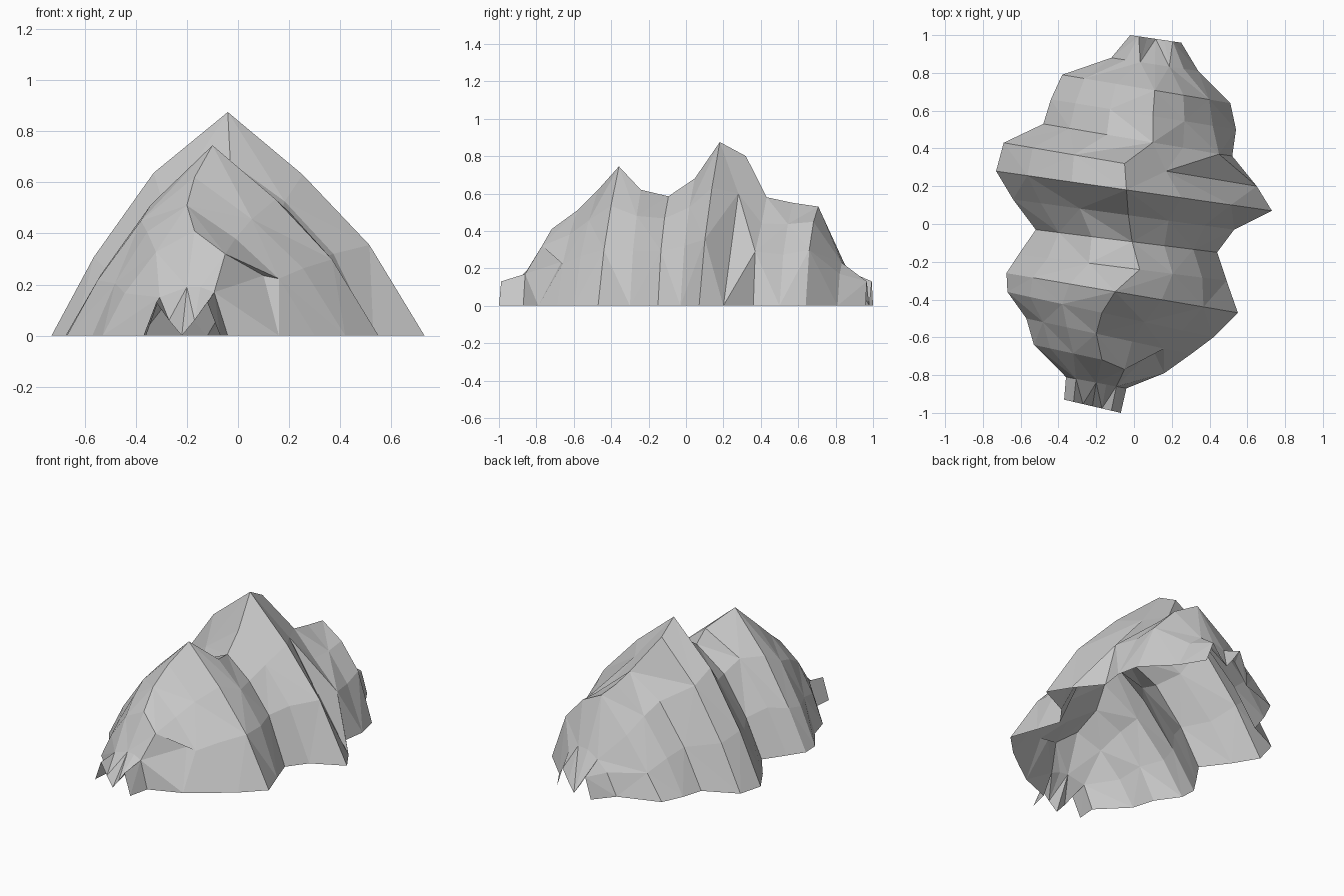
import bpy, bmesh

if "Cube" in bpy.data.objects:
    bpy.data.objects.remove(bpy.data.objects["Cube"])

# One slanted arch per row, front to back:
# left x, left y, peak x, peak z, right x, right y, left bulge, right bulge
ARCHES = [
    (-.53, -.64, -.17, .41, .16, -.79, .09, .08),
    (-.57, -.50, -.20, .51, .30, -.69, .11, .08),
    (-.67, -.36, -.17, .62, .42, -.60, .09, .09),
    (-.675, -.26, -.10, .745, .55, -.47, .08, .09),
    (-.61, -.16, .03, .62, .49, -.30, .15, .12),
    (-.52, -.03, -.01, .585, .44, -.15, .12, .13),
    (-.64, .13, -.03, .68, .53, -.03, .10, .13),
    (-.73, .28, -.04, .875, .73, .07, .13, .11),
    (-.69, .43, -.05, .80, .65, .20, .11, .05),
    (-.48, .53, .10, .58, .52, .36, .13, .10),
    (-.44, .66, .10, .55, .54, .50, .10, .12),
    (-.38, .79, .11, .53, .51, .64, .03, .15),
]


def arch(xl, yl, xp, zp, xr, yr, bl, br):
    """Seven points over the ridge, swollen outward on both flanks."""
    pts = [(xl, 0), (xl + (xp - xl) * .24, zp * .24 + bl * .75),
           (xl + (xp - xl) * .58, zp * .58 + bl), (xp, zp),
           (xr + (xp - xr) * .62, zp * .62 + br * .8),
           (xr + (xp - xr) * .28, zp * .28 + br), (xr, 0)]
    return [(x, yl + (yr - yl) * (x - xl) / (xr - xl), z) for x, z in pts]


def jagged(xl, yl, xr, yr, heights):
    """Evenly spaced row with its own heights, for the ragged ends."""
    return [(xl + (xr - xl) * i / 6, yl + (yr - yl) * i / 6, z)
            for i, z in enumerate(heights)]


rows = [arch(*a) for a in ARCHES]
# notch low on the front right flank
rows[0][5] = (.10, -.665, .235)
rows[0][4] = (-.05, -.77, .32)
# straight edge and pinched crease behind the summit
rows[8][4] = (.17, .28, .60)
rows[8][5] = (.41, .24, .30)
rows[9][5] = (.45, .37, .29)

# ragged tips front and back
TIP = (0, .13, .06, 0, .06, .13, 0)
rows = ([jagged(-.37, -.93, -.07, -1.0, TIP),
         jagged(-.36, -.81, -.04, -.87, (0, .15, .17, .19, .19, .17, 0))]
        + rows +
        [jagged(-.12, .88, .34, .81, (0, .13, .19, .23, .23, .17, 0)),
         jagged(-.02, 1.0, .25, .96, TIP)])

# open shell skinned from row to row
bm = bmesh.new()
grid = [[bm.verts.new(p) for p in r] for r in rows]
for j, (a, b) in enumerate(zip(grid, grid[1:])):
    for i in range(6):
        q = (a[i], a[i + 1], b[i + 1], b[i])
        if (i + j) % 2 == 0:
            bm.faces.new((q[0], q[1], q[2]))
            bm.faces.new((q[0], q[2], q[3]))
        else:
            bm.faces.new((q[0], q[1], q[3]))
            bm.faces.new((q[1], q[2], q[3]))
me = bpy.data.meshes.new("rock_shell")
bm.to_mesh(me)
bm.free()
rock = bpy.data.objects.new("rock_shell", me)
bpy.context.collection.objects.link(rock)

mat = bpy.data.materials.new("stone grey")
mat.diffuse_color = (.58, .58, .58, 1)
mat.use_nodes = True
mat.node_tree.nodes["Principled BSDF"].inputs["Base Color"].default_value = mat.diffuse_color
me.materials.append(mat)
